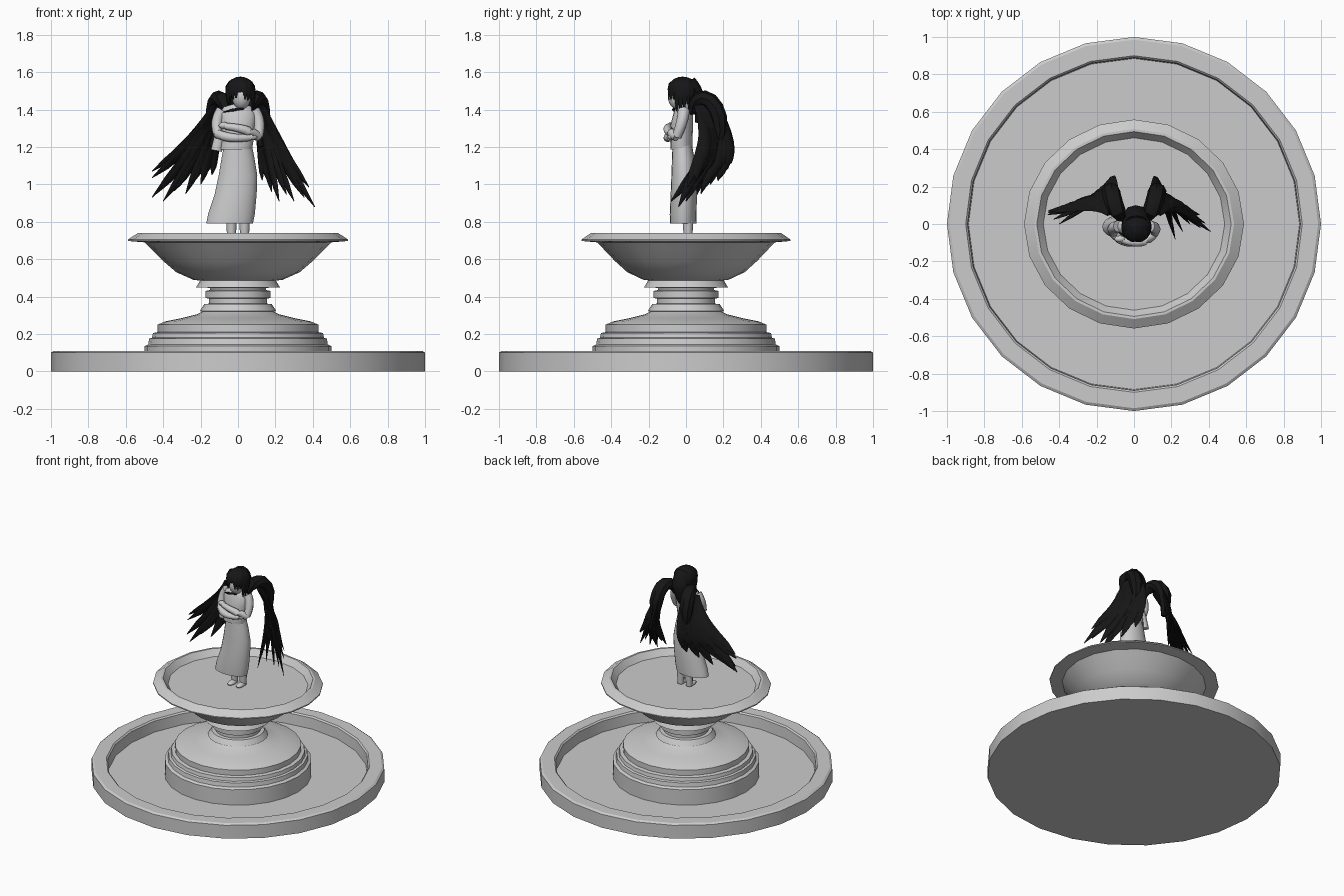
import bpy, bmesh, math, random
from mathutils import Vector, Matrix

if "Cube" in bpy.data.objects:
    bpy.data.objects.remove(bpy.data.objects["Cube"])

random.seed(4)


def material(name, c):
    m = bpy.data.materials.new(name)
    m.diffuse_color = (c, c, c, 1)
    m.use_nodes = True
    m.node_tree.nodes["Principled BSDF"].inputs["Base Color"].default_value = m.diffuse_color
    return m


STONE = material("pale_stone", 0.6)
BLACK = material("black_feather", 0.008)


def finish(name, bm, mat, angle=35):
    bmesh.ops.recalc_face_normals(bm, faces=bm.faces)
    me = bpy.data.meshes.new(name)
    bm.to_mesh(me)
    bm.free()
    me.materials.append(mat)
    ob = bpy.data.objects.new(name, me)
    bpy.context.collection.objects.link(ob)
    bpy.ops.object.select_all(action='DESELECT')
    ob.select_set(True)
    bpy.context.view_layer.objects.active = ob
    bpy.ops.object.shade_smooth_by_angle(angle=math.radians(angle))
    return ob


def skin_rings(bm, rings):
    """Bridge successive vertex rings and cap both ends."""
    rings = [[bm.verts.new(p) for p in r] for r in rings]
    n = len(rings[0])
    for a, b in zip(rings, rings[1:]):
        for i in range(n):
            bm.faces.new((a[i], a[(i + 1) % n], b[(i + 1) % n], b[i]))
    bm.faces.new(rings[0][::-1])
    bm.faces.new(rings[-1])


def ring(cx, cy, rx, ry, z, n):
    return [(cx + rx * math.cos(t), cy + ry * math.sin(t), z)
            for t in (2 * math.pi * i / n for i in range(n))]


def lathe(name, profile, n, sy=1.0):
    bm = bmesh.new()
    skin_rings(bm, [ring(0, 0, r, r * sy, z, n) for r, z in profile])
    return finish(name, bm, STONE, 25)


def bezier(pts, t):
    pts = [Vector(p) for p in pts]
    while len(pts) > 1:
        pts = [a.lerp(b, t) for a, b in zip(pts, pts[1:])]
    return pts[0]


def tube(bm, pts, widths, flat=1.0, wide=None, n=8, steps=8):
    """Sweep an oval along a smooth path; widths are spread evenly along it."""
    rings = []
    for s in range(steps + 1):
        t = s / steps
        p = bezier(pts, t)
        d = (bezier(pts, min(t + .02, 1)) - bezier(pts, max(t - .02, 0))).normalized()
        side = Vector(wide) if wide else d.orthogonal() if abs(d.x) > .8 else Vector((1, 0, 0))
        side = (side - d * side.dot(d)).normalized()
        up = d.cross(side)
        f = t * (len(widths) - 1)
        k = min(int(f), len(widths) - 2)
        w = widths[k] + (widths[k + 1] - widths[k]) * (f - k)
        rings.append([p + side * w * math.cos(a) + up * w * flat * math.sin(a)
                      for a in (2 * math.pi * i / n for i in range(n))])
    skin_rings(bm, rings)


def ball(bm, c, r, seg=16):
    bmesh.ops.create_uvsphere(bm, u_segments=seg, v_segments=10, radius=1,
                              matrix=Matrix.Translation(c) @ Matrix.Diagonal((*r, 1)))


# Lower basin, stepped pedestal and upper bowl
lathe("lower_basin", [(1, 0), (1, .10), (.985, .11), (.9, .11), (.89, .10), (.885, .02)], 24)
lathe("pedestal", [(.5, 0), (.5, .135), (.48, .145), (.475, .175), (.46, .18), (.455, .205),
                   (.43, .21), (.43, .25), (.39, .267), (.30, .285), (.22, .305), (.19, .32),
                   (.205, .322), (.18, .36), (.155, .362), (.155, .39), (.175, .392),
                   (.175, .43), (.15, .435), (.15, .447), (.225, .448), (.2, .49)], 24)
lathe("upper_bowl", [(.2, .485), (.24, .49), (.33, .53), (.40, .59), (.46, .65), (.50, .69),
                     (.588, .697), (.588, .705), (.535, .74), (.52, .74), (.485, .695)], 20, .95)

# Long skirt and bodice
bm = bmesh.new()
skin_rings(bm, [ring(*r, 20) for r in (
    (-.045, -.015, .125, .07, .79), (-.035, -.015, .125, .072, .84), (-.012, -.012, .112, .07, .95),
    (.0, -.012, .103, .066, 1.05), (.0, -.015, .088, .06, 1.14), (.0, -.02, .074, .052, 1.21))])
finish("skirt", bm, STONE, 50)
bm = bmesh.new()
skin_rings(bm, [ring(*r, 16) for r in (
    (-.01, -.025, .085, .058, 1.185), (.0, -.025, .085, .06, 1.25), (.0, -.022, .092, .06, 1.32),
    (.0, -.015, .1, .052, 1.38), (.0, -.012, .075, .042, 1.415), (.008, -.018, .03, .03, 1.43),
    (.012, -.022, .028, .028, 1.46))])
# loose cloth corner under the elbow
tube(bm, [(-.08, -.02, 1.33), (-.1, -.02, 1.25), (-.115, -.02, 1.18)], [.02, .028, .03], .7)
finish("bodice", bm, STONE, 50)

# Crossed arms with hands
bm = bmesh.new()
for s, zh in ((-1, 1.25), (1, 1.31)):
    elbow = (s * .108, -.05, 1.27 if s < 0 else 1.255)
    tube(bm, [(s * .085, -.012, 1.395), (s * .125, -.015, 1.34), elbow], [.032, .03, .025])
    tube(bm, [elbow, (s * .05, -.125, zh - .01), (-s * .065, -.085, zh)], [.026, .024, .018], n=8)
    ball(bm, (-s * .075, -.08, zh + .005), (.03, .018, .018), 10)
finish("crossed_arms", bm, STONE, 50)

# Legs and feet
bm = bmesh.new()
for x in (-.035, .035):
    tube(bm, [(x, .01, .83), (x, .01, .76), (x, .012, .70)], [.03, .026, .022])
    ball(bm, (x, -.015, .708), (.024, .05, .016), 10)
finish("legs", bm, STONE, 50)

# Head and hair
bm = bmesh.new()
ball(bm, (.018, -.042, 1.468), (.05, .055, .068))
finish("head", bm, STONE, 50)
bm = bmesh.new()
ball(bm, (.013, -.018, 1.51), (.072, .078, .066))
tube(bm, [(.013, .02, 1.55), (.013, .09, 1.47), (.0, .06, 1.33)], [.055, .06, .02], .6)
for i in range(22):
    a = math.radians(-70 + 320 * i / 21)
    u, v = math.cos(a), math.sin(a)
    front = v < -.5
    end = 1.455 + random.uniform(-.01, .015) if front else 1.41 + random.uniform(-.025, .02)
    tube(bm, [(.013 + .02 * u, -.01 + .02 * v, 1.565), (.013 + .09 * u, -.015 + .09 * v, 1.55),
              (.013 + .068 * u, -.018 + .076 * v, end)], [.012, .026, .004], .5,
         (-v, u, 0), n=6, steps=6)
tube(bm, [(.03, -.06, 1.405), (-.03, -.08, 1.4), (-.08, -.045, 1.385)], [.006, .008, .002], n=6)
finish("hair", bm, BLACK, 60)


def wing(name, s, tips, mid_in, mid_out):
    """Shoulder arch plus long and short feathers fanned between inner and outer edges."""
    bm = bmesh.new()
    mid_in, mid_out = Vector(mid_in), Vector(mid_out)
    root_in, root_out = Vector((s * .10, .16, 1.43)), Vector((s * .125, .06, 1.42))
    wide = tuple(mid_out - mid_in)
    tube(bm, [(s * .05, .03, 1.38), (s * .09, .04, 1.50), (s * .13, .14, 1.50), (s * .12, .215, 1.38),
              (s * .13, .17, 1.20)], [.025, .045, .05, .05, .025], .9)
    count = 11
    for i in range(count):
        t = i / (count - 1)
        f = t * (len(tips) - 1)
        k = min(int(f), len(tips) - 2)
        tip = Vector(tips[k]).lerp(Vector(tips[k + 1]), f - k)
        tip.z += .035 * (i % 2)
        root, mid = root_in.lerp(root_out, t), mid_in.lerp(mid_out, t)
        # long feathers, then shorter covering rows
        for reach, w in ((1, .03), (.78, .031), (.55, .03)):
            off = Vector((s * .004, .012, 0)) * (1 - reach) * 3
            end = mid.lerp(tip, reach) if reach < 1 else tip
            end = end + off
            ctrl = mid + Vector((0, .025, .06 * (1 - reach)))
            tube(bm, [root, ctrl + off, mid.lerp(end, .6) + off, end],
                 [w * .8, w, w * 1.1, w * 1.0, .003], .35, wide, n=6, steps=9)
    finish(name, bm, BLACK, 40)


wing("left_wing", -1, [(-.14, .19, 1.05), (-.2, .13, 1.0), (-.28, .08, .95), (-.40, .0, .91),
                       (-.46, .05, .93), (-.46, .07, 1.07)], (-.115, .22, 1.2), (-.21, .10, 1.25))
wing("right_wing", 1, [(.13, .17, 1.02), (.18, .08, .96), (.22, -.08, .91), (.30, .0, .91),
                       (.41, -.04, .88), (.35, .05, 1.02)], (.12, .22, 1.18), (.19, .10, 1.25))
